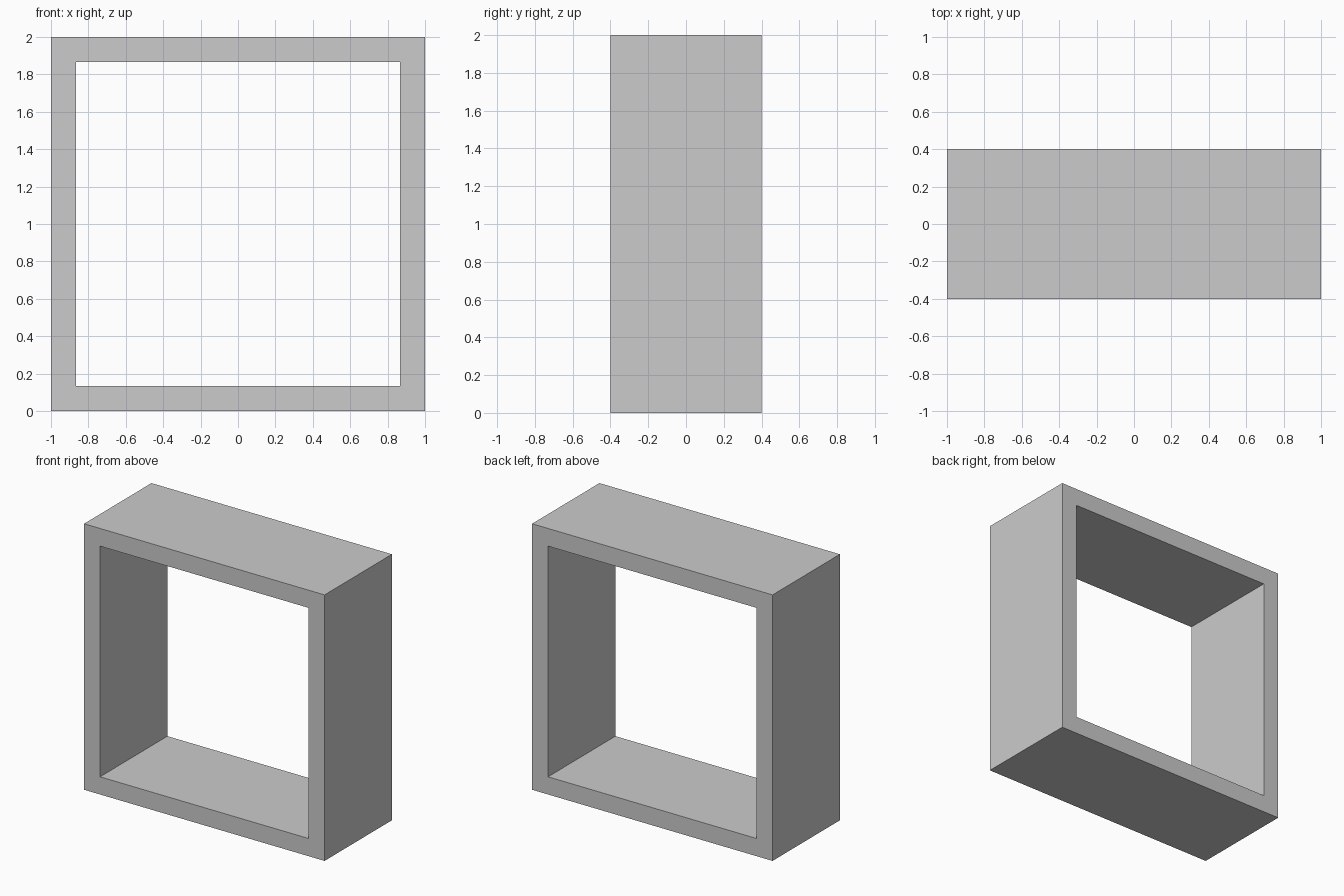
import bpy, bmesh

if "Cube" in bpy.data.objects:
    bpy.data.objects.remove(bpy.data.objects["Cube"])

SIZE, DEPTH, WALL = 2.0, 0.8, 0.133


def square_ring(bm, half, y):
    """Four corners of an upright square centred at z = SIZE / 2."""
    mid = SIZE / 2
    return [bm.verts.new((sx * half, y, mid + sz * half))
            for sx, sz in ((-1, -1), (1, -1), (1, 1), (-1, 1))]


# Square open frame: four rings swept around the wall section
bm = bmesh.new()
outer, inner, d = SIZE / 2, SIZE / 2 - WALL, DEPTH / 2
rings = [square_ring(bm, h, y)
         for h, y in ((outer, -d), (outer, d), (inner, d), (inner, -d))]
for r in range(4):
    a, b = rings[r], rings[(r + 1) % 4]
    for i in range(4):
        j = (i + 1) % 4
        bm.faces.new((a[i], a[j], b[j], b[i]))
bmesh.ops.recalc_face_normals(bm, faces=bm.faces[:])

mesh = bpy.data.meshes.new("square_frame")
bm.to_mesh(mesh)
bm.free()
frame = bpy.data.objects.new("square_frame", mesh)
bpy.context.collection.objects.link(frame)
